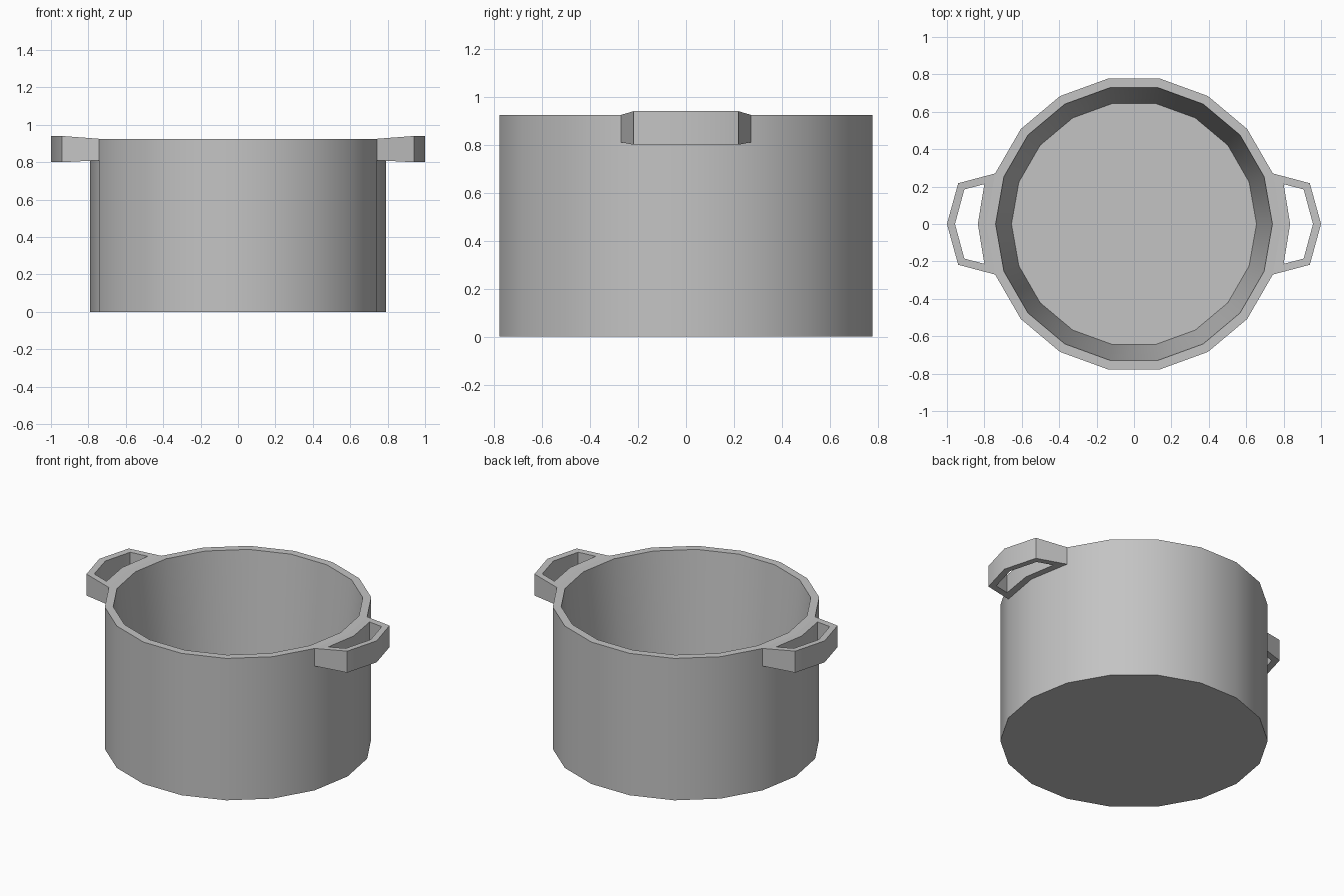
import bpy, bmesh
from math import cos, sin, radians, tau

if "Cube" in bpy.data.objects:
    bpy.data.objects.remove(bpy.data.objects["Cube"])

SIDES, RADIUS = 18, 0.79

# Single grey metal
metal = bpy.data.materials.new("grey_metal")
metal.use_nodes = True
GREY = (0.55, 0.55, 0.55, 1)
metal.diffuse_color = GREY
metal.node_tree.nodes["Principled BSDF"].inputs["Base Color"].default_value = GREY


def finish(bm, name):
    bmesh.ops.recalc_face_normals(bm, faces=bm.faces)
    mesh = bpy.data.meshes.new(name)
    bm.to_mesh(mesh)
    bm.free()
    mesh.materials.append(metal)
    obj = bpy.data.objects.new(name, mesh)
    bpy.context.collection.objects.link(obj)
    bpy.ops.object.select_all(action="DESELECT")
    obj.select_set(True)
    bpy.context.view_layer.objects.active = obj
    bpy.ops.object.shade_smooth_by_angle(angle=radians(35))
    return obj


def bridge(bm, a, b, closed=True):
    n = len(a)
    for i in range(n if closed else n - 1):
        j = (i + 1) % n
        bm.faces.new((a[i], a[j], b[j], b[i]))


# Pot body: outer wall, flat rim, tapered inside, closed floor and base
bm = bmesh.new()
profile = [(RADIUS, 0), (RADIUS, 0.925), (0.74, 0.925), (0.655, 0.05)]
rings = [[bm.verts.new((r * cos(tau * i / SIDES), r * sin(tau * i / SIDES), z))
          for i in range(SIDES)] for r, z in profile]
for a, b in zip(rings, rings[1:]):
    bridge(bm, a, b)
bm.faces.new(rings[0])
bm.faces.new(rings[-1])
finish(bm, "pot_body")


# Handles: loop flaring out from two wall facets, with a hole through it
def handle(name, side):
    bm = bmesh.new()
    c, s = RADIUS * cos(tau / SIDES), RADIUS * sin(tau / SIDES)
    # each point is x, y, and flare from root (0) to tip (1)
    outer = [(c, s, 0), (0.94, 0.218, 1), (1, 0, 1),
             (0.94, -0.218, 1), (c, -s, 0), (RADIUS, 0, 0)]
    hole = [(0.8, 0.213, 0.23), (0.907, 0.185, 0.82), (0.957, 0, 0.8),
            (0.907, -0.185, 0.82), (0.8, -0.213, 0.23), (0.835, 0, 0.21)]

    def loop(points, base, flare):
        return [bm.verts.new((side * x, y, base + flare * t)) for x, y, t in points]

    top_out, top_in = loop(outer, 0.925, 0.015), loop(hole, 0.925, 0.015)
    low_out, low_in = loop(outer, 0.81, -0.01), loop(hole, 0.81, -0.01)
    bridge(bm, top_out, top_in)
    bridge(bm, low_out, low_in)
    bridge(bm, top_in, low_in)
    bridge(bm, top_out[:5], low_out[:5], closed=False)
    finish(bm, name)


handle("left_handle", 1)
handle("right_handle", -1)
